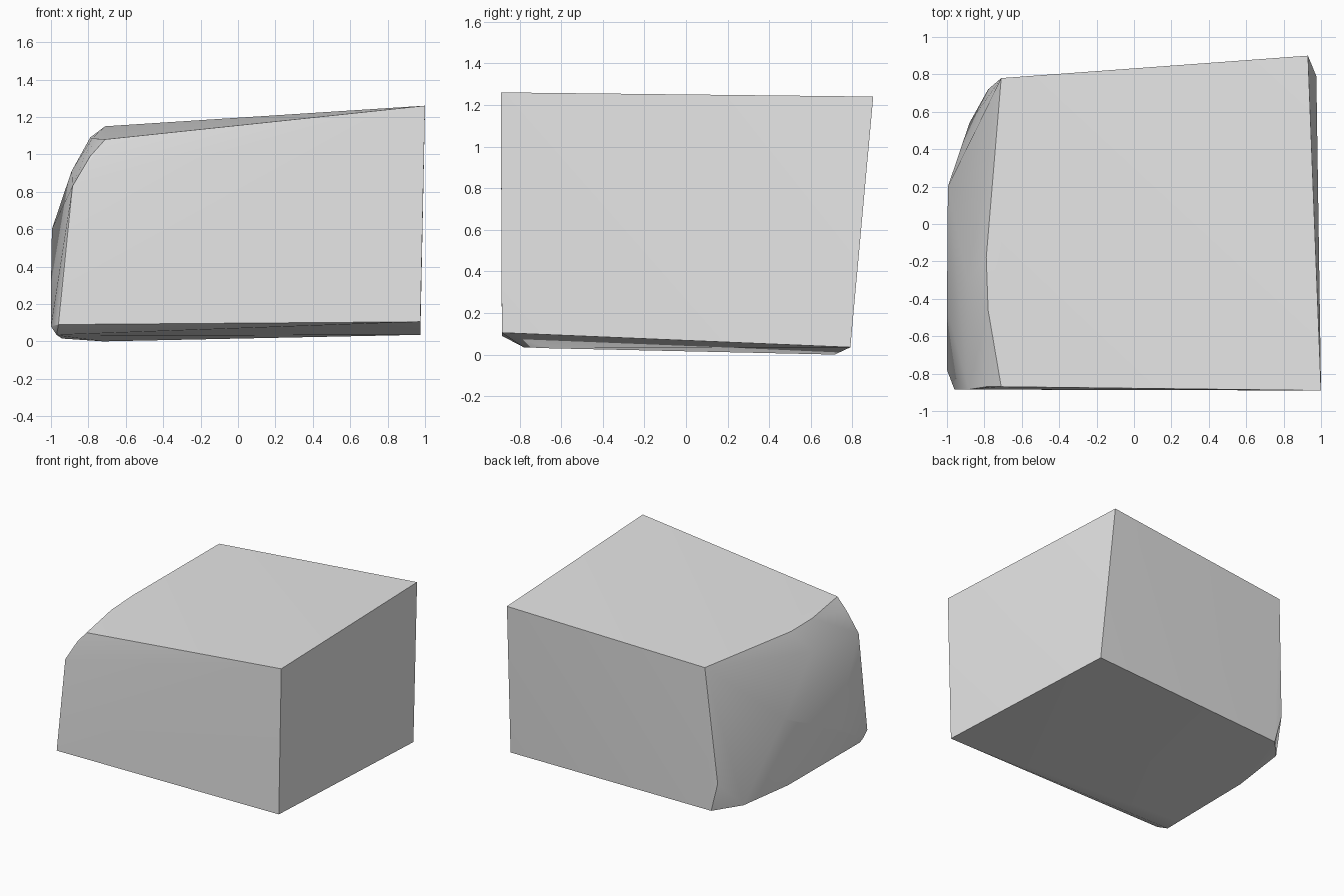
import bpy
import bmesh
import math

cube = bpy.data.objects.get("Cube")
if cube:
    bpy.data.objects.remove(cube, do_unlink=True)

# One plain grey stone colour
grey = bpy.data.materials.new("stone grey")
grey.use_nodes = True
colour = (0.8, 0.8, 0.8, 1)
grey.diffuse_color = colour
grey.node_tree.nodes["Principled BSDF"].inputs["Base Color"].default_value = colour

# Corners of the top face, with its bowed left edge
top = [(1, -0.89, 1.26), (0.93, 0.9, 1.24), (-0.71, 0.78, 1.15),
       (-0.79, -0.18, 1.09), (-0.78, -0.46, 1.085), (-0.71, -0.87, 1.08)]

# Weathered right side of the block, from its upper shoulder down
worn_side = [(-0.79, -0.87, 0.99), (-0.885, -0.885, 0.83),
             (-0.89, -0.3, 0.91), (-0.995, 0.2, 0.6),
             (-1, -0.45, 0.28), (-1, -0.78, 0.08),
             (-0.78, 0.72, 0.23)]

# Slightly tilted underside and its rounded rim
base = [(0.975, -0.885, 0.105), (0.975, 0.79, 0.035),
        (-0.96, -0.885, 0.09), (-0.97, -0.78, 0.035),
        (-0.95, -0.65, 0.03), (-0.94, 0.07, 0.015),
        (-0.88, 0.54, 0.02), (-0.72, 0.715, 0)]

# The block is the skin stretched around these corners
bm = bmesh.new()
for corner in top + worn_side + base:
    bm.verts.new(corner)
hull = bmesh.ops.convex_hull(bm, input=bm.verts[:])
loose = {v for v in hull["geom_interior"] + hull["geom_unused"]
         if isinstance(v, bmesh.types.BMVert)}
bmesh.ops.delete(bm, geom=list(loose), context="VERTS")
bmesh.ops.recalc_face_normals(bm, faces=bm.faces[:])
mesh = bpy.data.meshes.new("stone_block")
bm.to_mesh(mesh)
bm.free()
mesh.materials.append(grey)

block = bpy.data.objects.new("stone_block", mesh)
bpy.context.collection.objects.link(block)
bpy.ops.object.select_all(action="DESELECT")
block.select_set(True)
bpy.context.view_layer.objects.active = block
bpy.ops.object.shade_smooth_by_angle(angle=math.radians(30))
